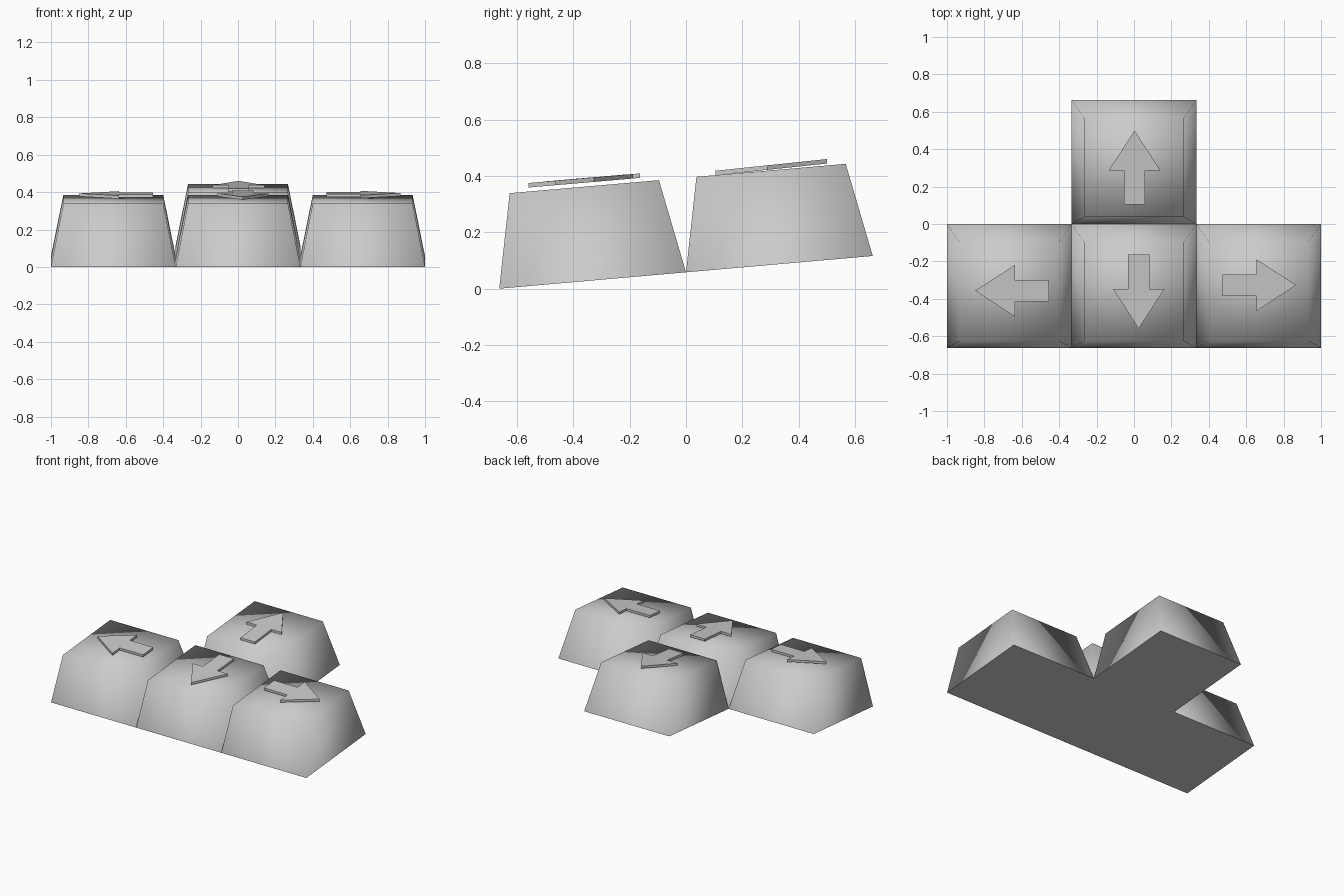
import bpy, bmesh, math
from mathutils import Matrix

if "Cube" in bpy.data.objects:
    bpy.data.objects.remove(bpy.data.objects["Cube"])

W = 1 / 3          # half width of a key
D = 0.663          # key depth
RISE = 0.058       # height gained per row
SLOPE = 0.086      # tilt of the key tops


def finish(name, bm):
    bmesh.ops.recalc_face_normals(bm, faces=bm.faces)
    me = bpy.data.meshes.new(name)
    bm.to_mesh(me)
    bm.free()
    ob = bpy.data.objects.new(name, me)
    bpy.context.collection.objects.link(ob)
    return ob


def keycap(name, x, row):
    """Tapered, tilted cap with smooth walls and a flat base."""
    bm = bmesh.new()
    y0, z0 = -D + row * D, row * RISE
    base = [bm.verts.new((x + sx * W, y0 + dy, z0 + dz))
            for sx, dy, dz in ((-1, 0, 0), (1, 0, 0), (1, D, RISE), (-1, D, RISE))]
    top = [bm.verts.new((x + sx * 0.267, y0 + dy, z0 + dz))
           for sx, dy, dz in ((-1, 0.037, 0.339), (1, 0.037, 0.339),
                              (1, 0.567, 0.385), (-1, 0.567, 0.385))]
    bottom = bm.faces.new(base[::-1])
    bm.faces.new(top)
    for i in range(4):
        j = (i + 1) % 4
        bm.faces.new((base[i], base[j], top[j], top[i]))
    for f in bm.faces:
        f.smooth = f is not bottom
    for e in bottom.edges:
        e.smooth = False
    return finish(name, bm)


def arrow(name, tip, angle, z_mid, slope):
    """Thin arrow plate; tip is its plan position, z_mid its underside at the head base."""
    profile = [(0, 0), (-0.138, -0.213), (-0.057, -0.213), (-0.057, -0.396),
               (0.057, -0.396), (0.057, -0.213), (0.138, -0.213)]
    bm = bmesh.new()
    face = bm.faces.new([bm.verts.new((x, y, 0)) for x, y in profile])
    ext = bmesh.ops.extrude_face_region(bm, geom=[face])
    bmesh.ops.translate(bm, vec=(0, 0, 0.016),
                        verts=[v for v in ext["geom"] if isinstance(v, bmesh.types.BMVert)])
    bmesh.ops.transform(bm, verts=bm.verts, matrix=Matrix.Translation((tip[0], tip[1], 0))
                        @ Matrix.Rotation(math.radians(angle), 4, 'Z'))
    # lean the plate along the key top
    for v in bm.verts:
        v.co.z += z_mid + slope * (v.co.y - tip[1])
    return finish(name, bm)


# Keys: three in the front row, one behind
for name, x, row in (("left_key", -2 * W, 0), ("down_key", 0, 0),
                     ("right_key", 2 * W, 0), ("up_key", 0, 1)):
    keycap(name, x, row)

# Raised direction arrows
arrow("left_arrow", (-0.85, -0.357), 90, 0.377, SLOPE)
arrow("down_arrow", (0.025, -0.56), 180, 0.359, SLOPE)
arrow("right_arrow", (0.868, -0.327), -90, 0.379, SLOPE)
arrow("up_arrow", (0.003, 0.5), 0, 0.444, 0.105)
